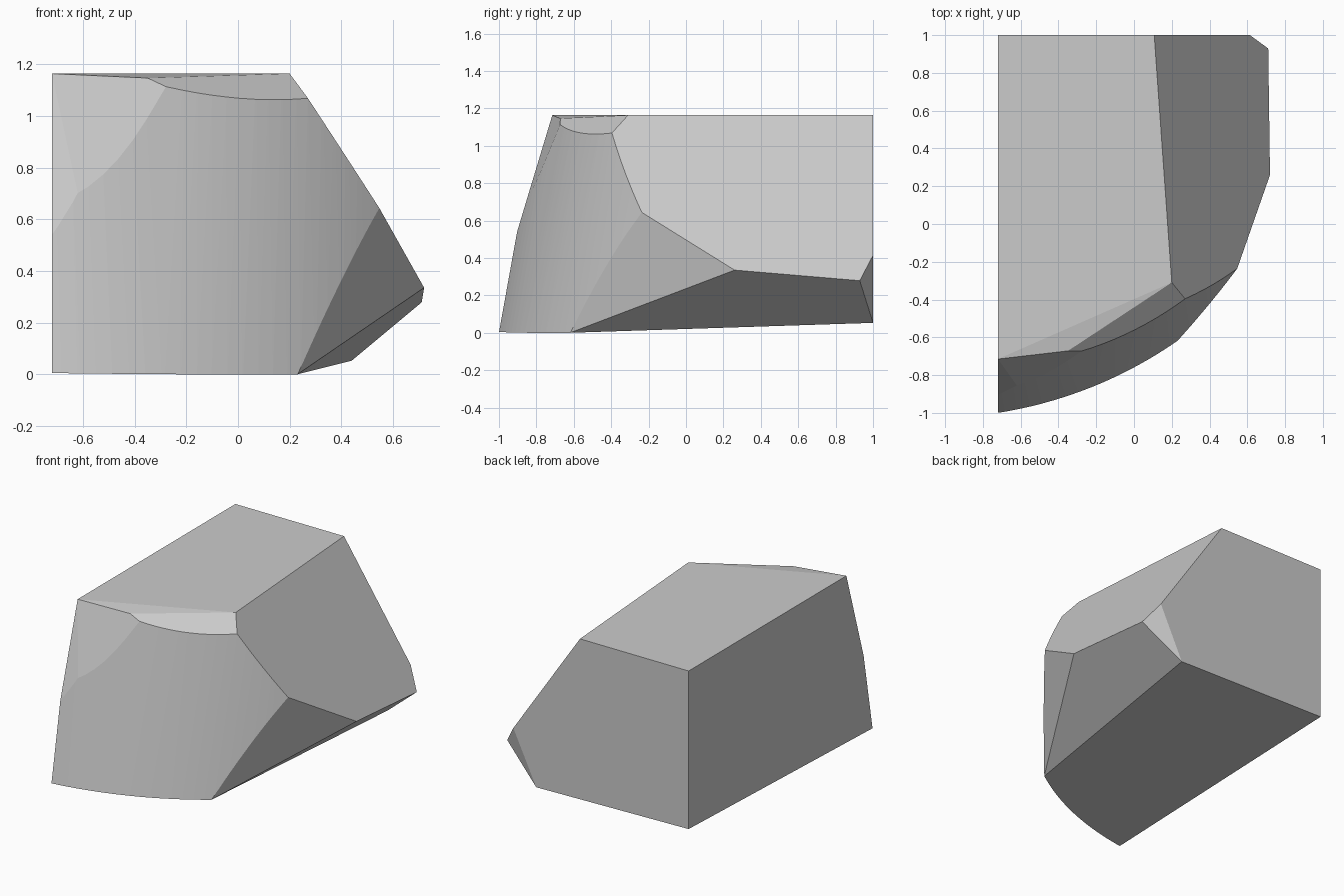
import bpy, bmesh
from math import sin, cos, radians
from mathutils import Vector

if "Cube" in bpy.data.objects:
    bpy.data.objects.remove(bpy.data.objects["Cube"])

INSIDE = Vector((-0.2, 0.2, 0.5))


def hull(points):
    """Closed convex solid around the points."""
    bm = bmesh.new()
    for p in points:
        bm.verts.new(p)
    bmesh.ops.remove_doubles(bm, verts=bm.verts[:], dist=1e-4)
    res = bmesh.ops.convex_hull(bm, input=bm.verts[:], use_existing_faces=False)
    loose = [v for v in bm.verts if not v.link_faces]
    bmesh.ops.delete(bm, geom=loose, context='VERTS')
    return bm


def cut(bm, a, b, c):
    """Slice off everything beyond the plane through three points."""
    a, b, c = Vector(a), Vector(b), Vector(c)
    n = (b - a).cross(c - a).normalized()
    if n.dot(INSIDE - a) > 0:
        n = -n
    bmesh.ops.bisect_plane(bm, geom=bm.verts[:] + bm.edges[:] + bm.faces[:],
                           dist=1e-5, plane_co=a, plane_no=n, clear_outer=True)
    pts = [v.co.copy() for v in bm.verts]
    bm.free()
    return hull(pts)


# Oversized blank with a tapering, rounded front
pts = []
N = 36
for i in range(N + 1):
    deg = 5 + 60 * i / N
    t = radians(deg)
    taper = 0.178 - 0.002 * max(0, deg - 22.3)
    for z in (-0.1, 1.3):
        r = 2.294 - taper * z
        pts.append((-1.08 + r * sin(t), 1.265 - r * cos(t), z))
pts += [(x, 1.2, z) for x in (-0.88, 1.2) for z in (-0.1, 1.3)]
bm = hull(pts)

# Key corners of the finished block
top_bl, top_br = (-0.72, 1, 1.163), (0.107, 1, 1.163)
top_fl, top_fr = (-0.72, -0.715, 1.163), (0.2, -0.31, 1.163)
rim_l, rim_r = (-0.35, -0.672, 1.146), (0.255, -0.385, 1.083)
side_f, side_b = (0.72, 0.26, 0.335), (0.71, 0.93, 0.282)
shoulder = (0.545, -0.24, 0.645)
low_f, low_b = (0.23, -0.62, 0), (0.44, 1, 0.053)
back_r = (0.612, 1, 0.41)
bevel = (-0.62, -0.855, 0.70)

planes = [
    (top_bl, top_br, top_fl),                          # top
    (top_bl, top_br, low_b),                           # back
    (top_bl, top_fl, (-0.72, 0, 0)),                   # left side
    ((-0.72, -1, 0.005), low_f, low_b),                # bottom
    (top_br, top_fr, side_f),                          # right slope
    (low_f, side_f, low_b),                            # right undercut
    (shoulder, side_f, low_f),                         # front right facet
    (back_r, side_b, low_b),                           # back right corner
    (rim_l, top_fr, rim_r),                            # front rim chamfer
    (top_fl, rim_l, top_fr),                           # thin top sliver
    (top_fl, (-0.285, -0.675, 1.11), bevel),           # front left facet
    (top_fl, bevel, (-0.72, -0.90, 0.55)),             # left edge facet
]
for p in planes:
    bm = cut(bm, *p)

# Merge coplanar triangles into clean flat faces
bmesh.ops.dissolve_limit(bm, angle_limit=radians(0.4), verts=bm.verts[:], edges=bm.edges[:])
bmesh.ops.recalc_face_normals(bm, faces=bm.faces[:])
mesh = bpy.data.meshes.new("cut_block")
bm.to_mesh(mesh)
bm.free()
obj = bpy.data.objects.new("cut_block", mesh)
bpy.context.collection.objects.link(obj)
